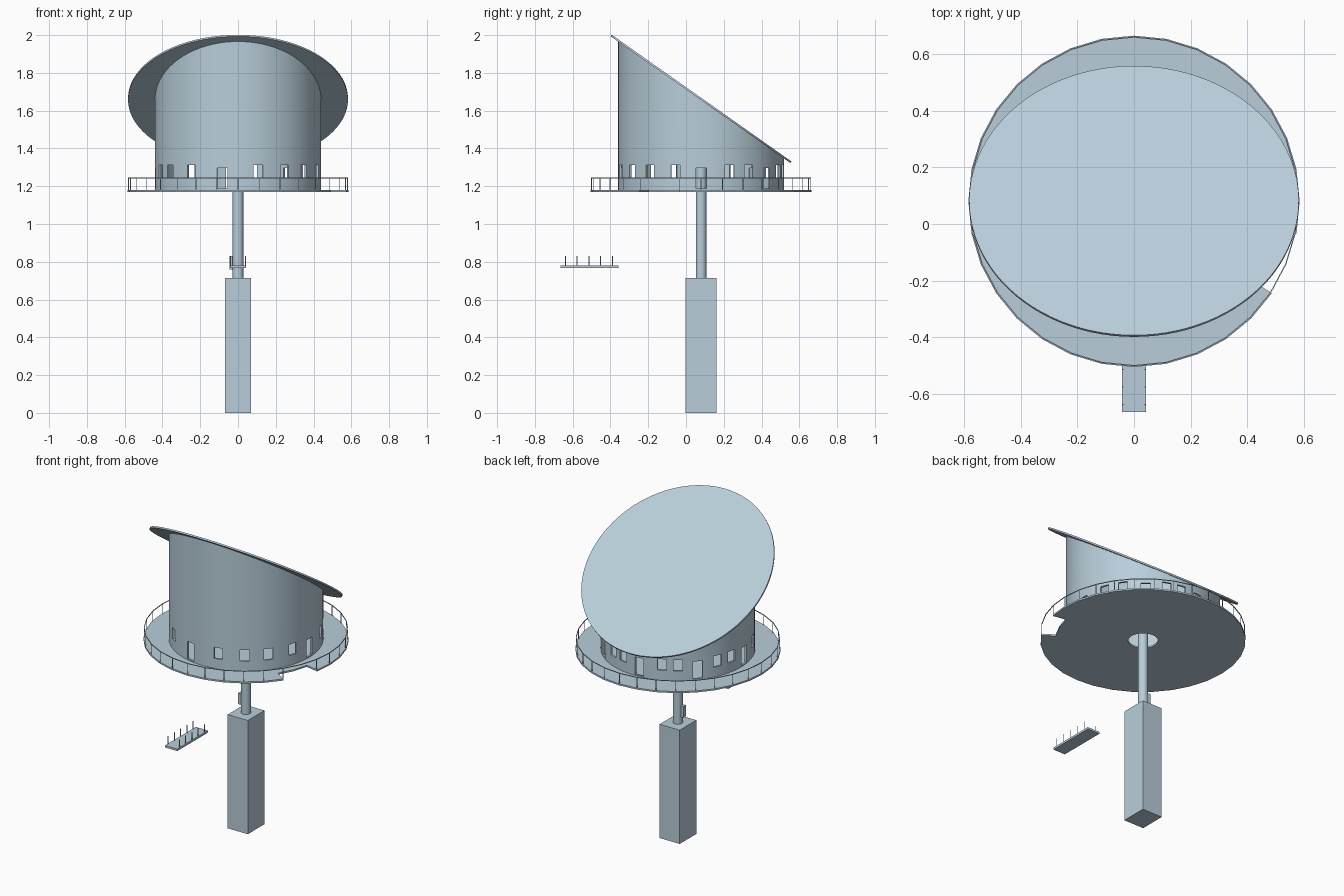
import bpy, bmesh
from math import sin, cos, pi, radians, atan
from mathutils import Matrix, Vector

if "Cube" in bpy.data.objects:
    bpy.data.objects.remove(bpy.data.objects["Cube"], do_unlink=True)

COLOR = (0.48, 0.615, 0.70, 1)
mat = bpy.data.materials.new("pale blue grey")
mat.use_nodes = True
mat.diffuse_color = COLOR
mat.node_tree.nodes["Principled BSDF"].inputs["Base Color"].default_value = COLOR

CY = 0.08        # tower axis
FLOOR = 1.18     # walkway surface
SLOPE = 0.705    # roof fall towards the back
ROOF_Z = 1.662   # roof height on the axis


def finish(bm, name, smooth=False):
    bmesh.ops.recalc_face_normals(bm, faces=bm.faces)
    mesh = bpy.data.meshes.new(name)
    bm.to_mesh(mesh)
    bm.free()
    mesh.materials.append(mat)
    ob = bpy.data.objects.new(name, mesh)
    bpy.context.collection.objects.link(ob)
    bpy.ops.object.select_all(action="DESELECT")
    ob.select_set(True)
    bpy.context.view_layer.objects.active = ob
    if smooth:
        bpy.ops.object.shade_smooth_by_angle(angle=radians(30))
    return ob


def add_box(bm, center, size, turn=0):
    m = Matrix.Rotation(turn, 4, "Z") @ Matrix.Translation(center) @ Matrix.Diagonal((*size, 1))
    bmesh.ops.create_cube(bm, size=1, matrix=Matrix.Translation((0, CY, 0)) @ m)


def add_rod(bm, x, y, z0, z1, r, sides):
    bmesh.ops.create_cone(bm, cap_ends=True, segments=sides, radius1=r, radius2=r,
                          depth=z1 - z0, matrix=Matrix.Translation((x, y, (z0 + z1) / 2)))


def ring(bm, r, n, height):
    pts = [(r * cos(2 * pi * i / n), CY + r * sin(2 * pi * i / n)) for i in range(n)]
    return [bm.verts.new((x, y, height(y))) for x, y in pts]


def bridge(bm, a, b, skip=()):
    n = len(a)
    for i in range(n):
        if i not in skip:
            bm.faces.new((a[i], a[(i + 1) % n], b[(i + 1) % n], b[i]))


# Base block and round column
bm = bmesh.new()
add_box(bm, (0, 0, 0.3575), (0.14, 0.165, 0.715))
finish(bm, "base_block")
bm = bmesh.new()
add_rod(bm, 0, CY, 0.715, 1.3, 0.028, 32)
finish(bm, "column", True)
bm = bmesh.new()
add_box(bm, (-0.037, 0, 0.795), (0.018, 0.024, 0.07))
finish(bm, "column_hatch")

# Round walkway with a central hole and a notch in the rim
bm = bmesh.new()
inner, middle, outer = [ring(bm, r, 32, lambda y: FLOOR) for r in (0.085, 0.5, 0.585)]
bridge(bm, inner, middle)
bridge(bm, middle, outer, skip=(29, 30))
bmesh.ops.delete(bm, geom=[v for v in bm.verts if not v.link_faces], context="VERTS")
bmesh.ops.recalc_face_normals(bm, faces=bm.faces)
old = list(bm.faces)
for f in old:
    if f.normal.z < 0:
        f.normal_flip()
low = bmesh.ops.extrude_face_region(bm, geom=old, use_keep_orig=True)["geom"]
for v in low:
    if isinstance(v, bmesh.types.BMVert):
        v.co.z -= 0.01
finish(bm, "walkway")

# Thin railing around the walkway
bm = bmesh.new()
for i in range(32):
    if i != 30:
        a = 2 * pi * i / 32
        add_rod(bm, 0.58 * cos(a), CY + 0.58 * sin(a), FLOOR, 1.245, 0.002, 6)
finish(bm, "railing_posts")
bm = bmesh.new()
loops = [ring(bm, r, 32, lambda y, z=z: z)
         for r, z in ((0.578, 1.242), (0.582, 1.242), (0.582, 1.246), (0.578, 1.246))]
for k in range(4):
    bridge(bm, loops[k], loops[(k + 1) % 4])
finish(bm, "railing_bar")

# Hollow drum wall sliced along the roof slope
bm = bmesh.new()
top = lambda y: ROOF_Z - SLOPE * (y - CY)
base = lambda y: FLOOR
loops = [ring(bm, r, 96, h) for r, h in ((0.44, base), (0.44, top), (0.428, top), (0.428, base))]
for k in range(4):
    bridge(bm, loops[k], loops[(k + 1) % 4])
wall = finish(bm, "drum_wall")

# Door and window openings
bm = bmesh.new()
for deg in (-101, 0, 52, 95, 140, 184):
    add_box(bm, (0.434, 0, 1.242), (0.06, 0.055, 0.11), radians(deg))
for deg in (-159, -145, -124, -76, -56, -38, -18, 20, 35, 68, 80, 113, 125, 156, 169):
    add_box(bm, (0.434, 0, 1.277), (0.06, 0.052, 0.07), radians(deg))
cutter = finish(bm, "opening_cutter")
cutter.hide_render = True
bpy.context.view_layer.objects.active = wall
mod = wall.modifiers.new("openings", "BOOLEAN")
mod.operation = "DIFFERENCE"
mod.solver = "EXACT"
mod.object = cutter
bpy.ops.object.modifier_apply(modifier=mod.name)
bpy.data.objects.remove(cutter, do_unlink=True)
bpy.ops.object.select_all(action="DESELECT")
wall.select_set(True)
bpy.ops.object.shade_smooth_by_angle(angle=radians(30))

# Tilted round roof disc
bm = bmesh.new()
tilt = Matrix.Translation((0, CY, ROOF_Z)) @ Matrix.Rotation(-atan(SLOPE), 4, "X")
bmesh.ops.create_cone(bm, cap_ends=True, segments=96, radius1=0.582, radius2=0.582,
                      depth=0.01, matrix=tilt)
finish(bm, "roof_disc", True)

# Detached gangway with posts along both edges
bm = bmesh.new()
add_box(bm, (0, -0.511 - CY, 0.774), (0.085, 0.305, 0.013))
finish(bm, "gangway_deck")
bm = bmesh.new()
for side in (-1, 1):
    for i in range(5):
        add_rod(bm, side * 0.039, -0.638 + 0.062 * i, 0.775, 0.83, 0.0025, 6)
finish(bm, "gangway_posts")
